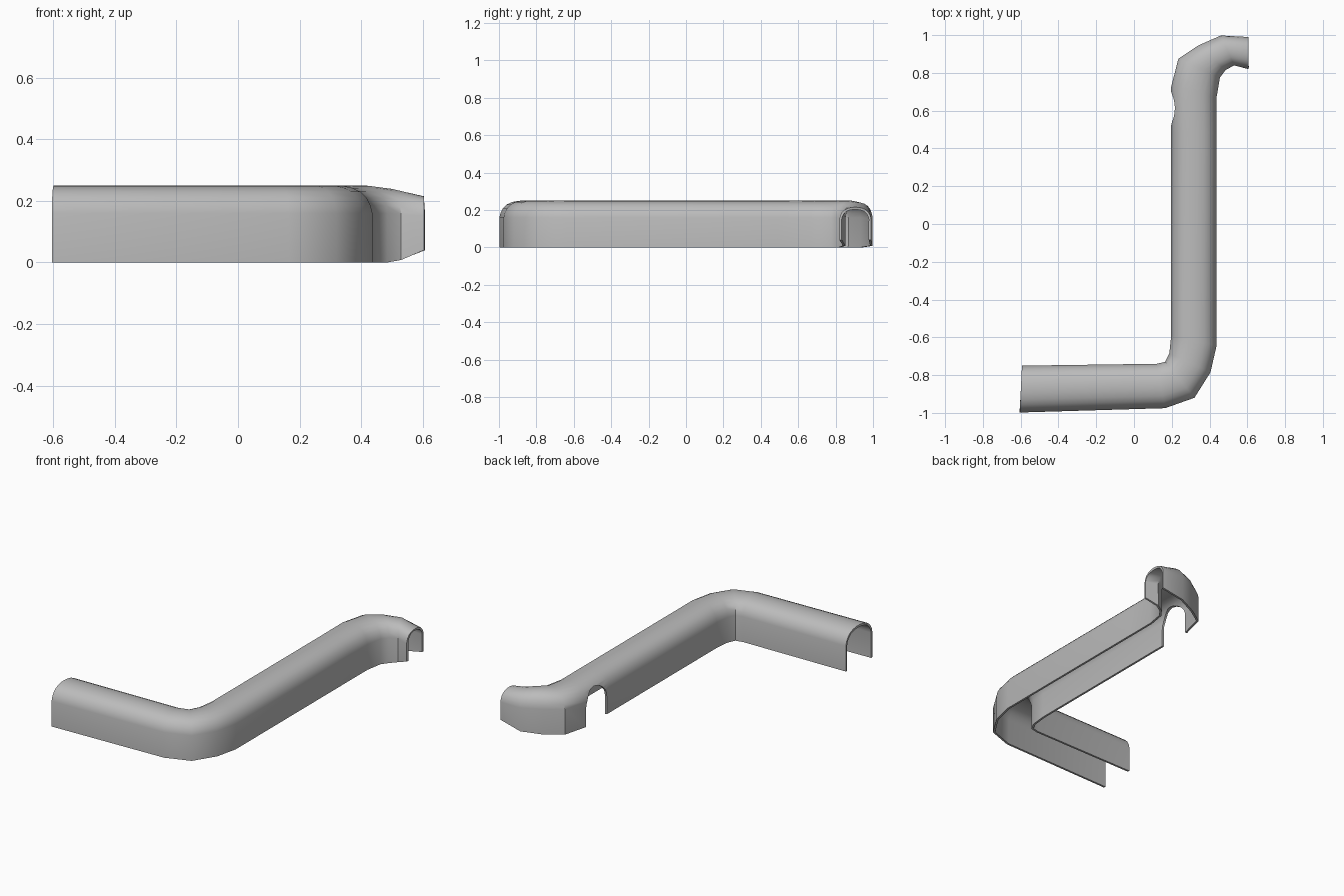
import bpy
import bmesh
from math import cos, sin, pi

if "Cube" in bpy.data.objects:
    bpy.data.objects.remove(bpy.data.objects["Cube"])

# One plain grey for the whole cover
grey = bpy.data.materials.new("plain_grey")
grey.use_nodes = True
colour = (0.5, 0.5, 0.5, 1)
grey.diffuse_color = colour
grey.node_tree.nodes["Principled BSDF"].inputs["Base Color"].default_value = colour


def make_object(name, bm):
    mesh = bpy.data.meshes.new(name)
    bm.to_mesh(mesh)
    bm.free()
    obj = bpy.data.objects.new(name, mesh)
    bpy.context.collection.objects.link(obj)
    return obj


# Path stations: left wall foot, right wall foot, bottom and top heights
stations = [
    ((-0.593, -0.75), (-0.605, -0.998), 0, 0.25),
    ((0.12, -0.74), (0.165, -0.975), 0, 0.25),
    ((0.165, -0.73), (0.32, -0.92), 0, 0.25),
    ((0.187, -0.685), (0.405, -0.785), 0, 0.25),
    ((0.197, -0.59), (0.437, -0.645), 0, 0.25),
    ((0.197, 0.48), (0.437, 0.49), 0, 0.25),
    ((0.195, 0.72), (0.437, 0.67), 0, 0.25),
    ((0.235, 0.875), (0.455, 0.775), 0, 0.25),
    ((0.34, 0.945), (0.485, 0.815), 0, 0.25),
    ((0.46, 0.998), (0.53, 0.84), 0.008, 0.24),
    ((0.605, 0.99), (0.605, 0.82), 0.04, 0.215),
]

# Half of the arched section: fraction across, fraction up
half = [(0, 0), (0, 0.64), (0.025, 0.74), (0.08, 0.84),
        (0.165, 0.92), (0.275, 0.97), (0.4, 0.995)]
section = half + [(0.5, 1)] + [(1 - u, h) for u, h in reversed(half)]

# Loft the arched section along the path
bm = bmesh.new()
rings = []
for left, right, low, high in stations:
    rings.append([bm.verts.new((left[0] + (right[0] - left[0]) * u,
                                left[1] + (right[1] - left[1]) * u,
                                low + (high - low) * h)) for u, h in section])
for a, b in zip(rings, rings[1:]):
    for i in range(len(section) - 1):
        bm.faces.new((a[i], a[i + 1], b[i + 1], b[i]))
bm.normal_update()
if sum(f.normal.z for f in bm.faces) < 0:
    bmesh.ops.reverse_faces(bm, faces=bm.faces[:])
cover = make_object("tunnel_cover", bm)
cover.data.materials.append(grey)

# Arched side opening, cut through the left wall only
near, far, spring, crown = 0.51, 0.72, 0.11, 0.212
mid, radius = (near + far) / 2, (far - near) / 2
outline = [(near, -0.1)]
for k in range(13):
    t = pi * k / 12
    outline.append((mid - radius * cos(t), spring + (crown - spring) * sin(t)))
outline.append((far, -0.1))
bm = bmesh.new()
face = bm.faces.new([bm.verts.new((0.1, y, z)) for y, z in outline])
grown = bmesh.ops.extrude_face_region(bm, geom=[face])["geom"]
bmesh.ops.translate(bm, vec=(0.2, 0, 0),
                    verts=[v for v in grown if isinstance(v, bmesh.types.BMVert)])
bmesh.ops.recalc_face_normals(bm, faces=bm.faces[:])
cutter = make_object("opening_cutter", bm)
cutter.hide_render = True

# Give the shell its thickness, then cut the opening
shell = cover.modifiers.new("wall_thickness", "SOLIDIFY")
shell.thickness = 0.013
shell.offset = -1
cut = cover.modifiers.new("side_opening", "BOOLEAN")
cut.operation = "DIFFERENCE"
cut.solver = "EXACT"
cut.object = cutter

bpy.ops.object.select_all(action="DESELECT")
cover.select_set(True)
bpy.context.view_layer.objects.active = cover
for name in ("wall_thickness", "side_opening"):
    bpy.ops.object.modifier_apply(modifier=name)
bpy.data.objects.remove(cutter)
bpy.ops.object.shade_smooth_by_angle(angle=0.7)
